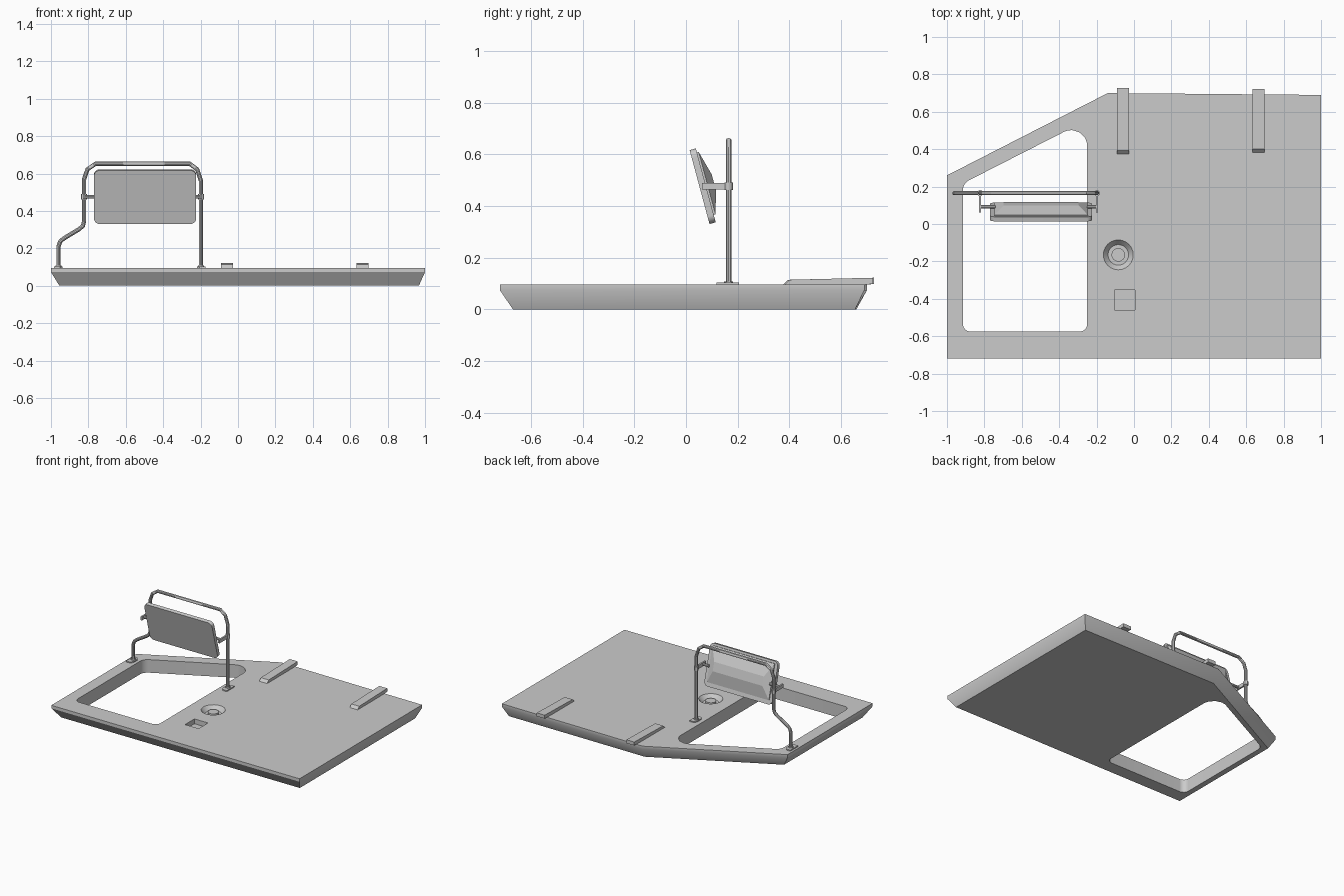
import bpy, bmesh, math
from mathutils import Vector

cube = bpy.data.objects.get("Cube")
if cube:
    bpy.data.objects.remove(cube, do_unlink=True)

grey = bpy.data.materials.new("plain grey")
grey.use_nodes = True
COLOUR = (0.6, 0.6, 0.6, 1)
grey.diffuse_color = COLOUR
grey.node_tree.nodes["Principled BSDF"].inputs["Base Color"].default_value = COLOUR


def loft(name, rings, smooth=True):
    """Skin closed rings of equal length and cap both ends."""
    bm = bmesh.new()
    loops = [[bm.verts.new(p) for p in ring] for ring in rings]
    n = len(loops[0])
    for a, b in zip(loops, loops[1:]):
        for i in range(n):
            j = (i + 1) % n
            bm.faces.new((a[i], a[j], b[j], b[i]))
    bm.faces.new(loops[0][::-1])
    bm.faces.new(loops[-1])
    bmesh.ops.recalc_face_normals(bm, faces=bm.faces)
    mesh = bpy.data.meshes.new(name)
    bm.to_mesh(mesh)
    bm.free()
    mesh.materials.append(grey)
    obj = bpy.data.objects.new(name, mesh)
    bpy.context.collection.objects.link(obj)
    if smooth:
        shade(obj)
    return obj


def activate(obj):
    bpy.ops.object.select_all(action="DESELECT")
    obj.select_set(True)
    bpy.context.view_layer.objects.active = obj


def shade(obj):
    activate(obj)
    bpy.ops.object.shade_smooth_by_angle(angle=math.radians(30))


def at(points, z):
    return [(x, y, z) for x, y in points]


def rect(x0, x1, y0, y1):
    return [(x0, y0), (x1, y0), (x1, y1), (x0, y1)]


def circle(x, y, r, n=24):
    return [(x + r * math.cos(math.tau * i / n), y + r * math.sin(math.tau * i / n))
            for i in range(n)]


def rounded(points, radii, steps=6):
    """Replace each corner of a polygon by an arc."""
    out = []
    for i, (p, r) in enumerate(zip(points, radii)):
        p = Vector(p)
        a = (Vector(points[i - 1]) - p).normalized()
        b = (Vector(points[(i + 1) % len(points)]) - p).normalized()
        half = a.angle(b) / 2
        centre = p + (a + b).normalized() * (r / math.sin(half))
        start = p + a * (r / math.tan(half)) - centre
        end = p + b * (r / math.tan(half)) - centre
        for k in range(steps + 1):
            d = start.lerp(end, k / steps).normalized() * r
            out.append(tuple(centre + d))
    return out


def box(name, x0, x1, y0, y1, z0, z1):
    return loft(name, [at(rect(x0, x1, y0, y1), z) for z in (z0, z1)], False)


def cut(obj, cutter):
    mod = obj.modifiers.new("cut", "BOOLEAN")
    mod.operation, mod.solver, mod.object = "DIFFERENCE", "EXACT", cutter
    activate(obj)
    bpy.ops.object.modifier_apply(modifier=mod.name)
    bpy.data.objects.remove(cutter, do_unlink=True)


# Base board with a bevelled underside
TOP = 0.095
outer = [(-1, -0.72), (1, -0.72), (1, 0.69), (-0.14, 0.70), (-1, 0.26)]
under = [(-0.955, -0.67), (0.967, -0.67), (0.967, 0.655), (-0.13, 0.66), (-0.955, 0.235)]
board = loft("base_board", [at(under, 0), at(outer, 0.073), at(outer, TOP)], False)

# Large opening, square pocket and round recess
opening = rounded([(-0.915, -0.575), (-0.25, -0.575), (-0.25, 0.556), (-0.915, 0.217)],
                  [0.04, 0.04, 0.085, 0.06])
cut(board, loft("opening_cutter", [at(opening, -0.1), at(opening, 0.3)], False))
cut(board, box("pocket_cutter", -0.105, 0.005, -0.46, -0.352, 0.06, 0.2))
CX, CY = -0.084, -0.165
cut(board, loft("recess_cutter", [at(circle(CX, CY, 0.055), 0.065),
                                  at(circle(CX, CY, 0.08), TOP),
                                  at(circle(CX, CY, 0.08), 0.2)], False))
shade(board)
loft("recess_knob", [at(circle(CX, CY, 0.036), 0.06), at(circle(CX, CY, 0.036), 0.082)])

# Two wedge-ended battens overhanging the back edge
for side, x, y0, y1 in (("right", -0.06, 0.37, 0.727), ("left", 0.665, 0.376, 0.722)):
    profile = [(y0, 0.09), (y1, 0.097), (y1, 0.122), (y0 + 0.024, 0.114)]
    loft(side + "_batten", [[(x + d, y, z) for y, z in profile] for d in (-0.032, 0.032)], False)

# Bent tube frame
SY = 0.165
path = [(-0.96, 0.095), (-0.96, 0.21), (-0.95, 0.238), (-0.925, 0.257), (-0.85, 0.302),
        (-0.829, 0.32), (-0.823, 0.345), (-0.823, 0.57), (-0.805, 0.622), (-0.762, 0.652),
        (-0.258, 0.652), (-0.218, 0.622), (-0.198, 0.56), (-0.198, 0.095)]
pts = [Vector((x, SY, z)) for x, z in path]
rings = []
for i, p in enumerate(pts):
    t_in = (p - pts[max(i - 1, 0)]).normalized()
    t_out = (pts[min(i + 1, len(pts) - 1)] - p).normalized()
    tangent = (t_in + t_out).normalized()
    side = tangent.cross(Vector((0, 1, 0)))
    rings.append([p + side * u + Vector((0, v, 0)) for u, v in circle(0, 0, 0.0115, 10)])
loft("tube_frame", rings)

# Chamfered feet with collars
for name, x, s in (("right_foot", -0.96, 1), ("left_foot", -0.198, -1)):
    plate = [(x - s * 0.025, 0.118), (x + s * 0.008, 0.118), (x + s * 0.022, 0.138),
             (x + s * 0.022, 0.186), (x + s * 0.008, 0.206), (x - s * 0.025, 0.206)]
    loft(name, [at(plate, TOP - 0.005), at(plate, TOP + 0.008)], False)
    loft(name + "_collar", [at(circle(x, SY, 0.017, 12), z) for z in (TOP, TOP + 0.013)])

# Tilted screen panel, with a stepped-out back housing
UP, BACK = Vector((0, -0.26, 0.966)), Vector((0, 0.966, 0.26))
MID = Vector((-0.497, 0.0525, 0.473))


def tilted(points, depth):
    return [MID + Vector((x, 0, 0)) + UP * u + BACK * depth for x, u in points]


slab = rounded(rect(-0.273, 0.273, -0.148, 0.148), [0.03] * 4)
loft("screen_panel", [tilted(slab, 0), tilted(slab, 0.025)])
loft("screen_housing", [tilted(rect(-0.25, 0.25, -0.118, 0.132), 0.024),
                        tilted(rect(-0.25, 0.25, -0.118, 0.132), 0.032),
                        tilted(rect(-0.2, 0.2, -0.03, 0.035), 0.058)], False)

# Arms and pivots that hold the panel on the frame
for name, x, inner in (("right", -0.823, -0.74), ("left", -0.198, -0.25)):
    box(name + "_arm", x - 0.006, x + 0.006, 0.062, SY, 0.463, 0.489)
    loft(name + "_pivot", [[(px, 0.092 + u, 0.476 + v) for u, v in circle(0, 0, 0.01, 10)]
                           for px in (x, inner)])
    loft(name + "_clamp", [at(circle(x, SY, 0.016, 12), z) for z in (0.462, 0.49)])
